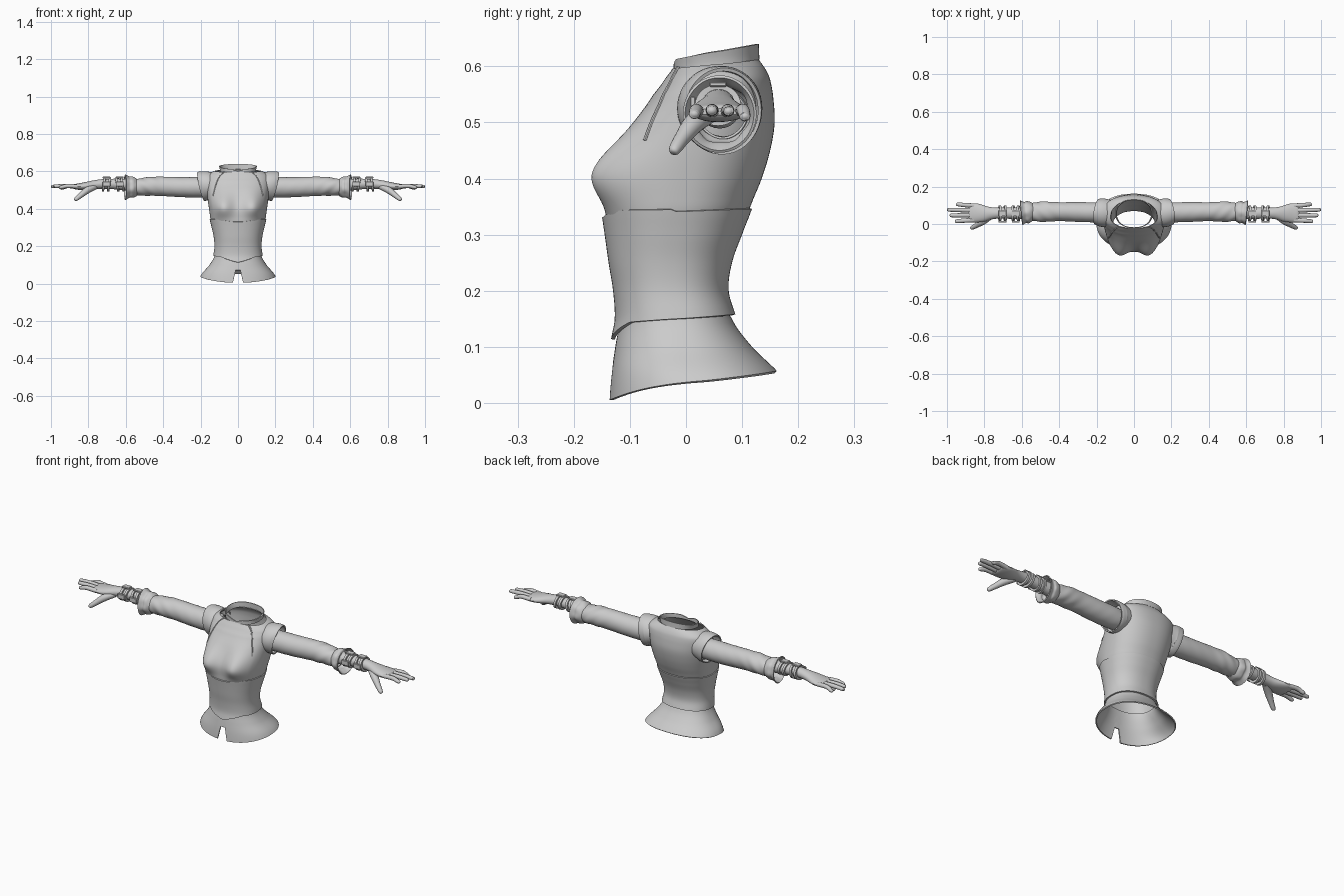
import bpy, bmesh
from math import sin, cos, pi, exp, floor
from mathutils import Vector

if "Cube" in bpy.data.objects:
    bpy.data.objects.remove(bpy.data.objects["Cube"])

grey = bpy.data.materials.new("plain_grey")
grey.use_nodes = True
grey.diffuse_color = (0.6, 0.6, 0.6, 1)
grey.node_tree.nodes["Principled BSDF"].inputs["Base Color"].default_value = (0.6, 0.6, 0.6, 1)


def spline(rows, t):
    """Smooth interpolation through rows, t counted in rows."""
    last = len(rows) - 1
    i = min(int(floor(t)), last - 1)
    f = t - i
    a, b, c, d = (rows[max(0, min(last, i + k))] for k in (-1, 0, 1, 2))
    return [q + 0.5 * f * (r - p + f * (2*p - 5*q + 4*r - s + f * (3*(q - r) + s - p)))
            for p, q, r, s in zip(a, b, c, d)]


def at_height(rows, z):
    """Profile values at height z (rows sorted upward, z first)."""
    z = max(rows[0][0], min(rows[-1][0], z))
    for i in range(len(rows) - 1):
        if z <= rows[i + 1][0]:
            break
    return spline(rows, i + (z - rows[i][0]) / (rows[i + 1][0] - rows[i][0]))[1:]


def finish(name, bm, thick=0, mirror=False, angle=35):
    me = bpy.data.meshes.new(name)
    bm.to_mesh(me)
    bm.free()
    ob = bpy.data.objects.new(name, me)
    bpy.context.collection.objects.link(ob)
    if thick:
        m = ob.modifiers.new("thickness", "SOLIDIFY")
        m.thickness, m.offset = thick, -1
    if mirror:
        m = ob.modifiers.new("mirror", "MIRROR")
        m.use_mirror_merge = False
    deps = bpy.context.evaluated_depsgraph_get()
    ob.data = bpy.data.meshes.new_from_object(ob.evaluated_get(deps))
    ob.modifiers.clear()
    ob.data.name = name
    ob.data.materials.clear()
    ob.data.materials.append(grey)
    bpy.ops.object.select_all(action="DESELECT")
    ob.select_set(True)
    bpy.context.view_layer.objects.active = ob
    bpy.ops.object.shade_smooth_by_angle(angle=angle * pi / 180)
    return ob


def skin(rings, closed=False):
    bm = bmesh.new()
    vs = [[bm.verts.new(p) for p in r] for r in rings]
    n = len(vs[0])
    for lo, hi in zip(vs, vs[1:]):
        for i in range(n):
            j = (i + 1) % n
            bm.faces.new((lo[i], lo[j], hi[j], hi[i]))
    if closed:
        bm.faces.new(vs[0][::-1])
        bm.faces.new(vs[-1])
    return bm


def body_point(profile, a, z, bust=0):
    hw, yf, yb = at_height(profile, z)
    c, s = cos(a), sin(a)
    x = hw * abs(c) ** 0.88 * (1 if c > 0 else -1)
    y = (yf + yb) / 2 + (yb - yf) / 2 * abs(s) ** 0.88 * (1 if s > 0 else -1)
    if bust and s < 0:
        dz = (z - 0.41) / (0.042 if z < 0.41 else 0.05)
        y -= bust * min(1, -2 * s) * sum(
            exp(-(((x - k) / 0.043) ** 2 + dz * dz) / 2) for k in (-0.085, 0.085))
    return Vector((x, y, z))


def shell(name, profile, low, high, thick, steps=20, bust=0, seg=128):
    """Body shell between two edge curves given by angle."""
    rings = []
    for k in range(steps + 1):
        ring = []
        for i in range(seg):
            a = 2 * pi * i / seg
            lo, hi = low(cos(a), sin(a)), high(cos(a), sin(a))
            ring.append(body_point(profile, a, lo + (hi - lo) * k / steps, bust))
        rings.append(ring)
    return finish(name, skin(rings), thick)


def tube(name, rows, thick=0, closed=True, seg=24, sub=5, lean=0, wrinkle=None):
    """Elliptic tube along rows of (x, y, z, ry, rz), mirrored to both sides."""
    n = (len(rows) - 1) * sub
    path = [spline(rows, k / sub) for k in range(n + 1)]
    rings = []
    for k, (x, y, z, ry, rz) in enumerate(path):
        d = (Vector(path[min(k + 1, n)][:3]) - Vector(path[max(k - 1, 0)][:3])).normalized()
        u = Vector((0, 1, 0))
        u = (u - d * u.dot(d)).normalized()
        v = d.cross(u)
        ring = []
        for i in range(seg):
            a = 2 * pi * i / seg
            w = wrinkle(x, a) if wrinkle else 1
            p = Vector((x, y, z)) + u * (ry * w * cos(a)) + v * (rz * w * sin(a))
            p.x += lean * sin(a)
            ring.append(p)
        rings.append(ring)
    return finish(name, skin(rings, closed), thick, True)


# Body profiles: height, half width, front, back
skirt = [(0, .215, -.137, .195), (.05, .195, -.133, .168), (.1, .153, -.126, .118),
         (.15, .125, -.118, .082), (.18, .122, -.118, .074)]
waist = [(.11, .137, -.134, .097), (.15, .132, -.127, .090), (.2, .126, -.130, .076),
         (.25, .130, -.138, .082), (.3, .141, -.145, .100), (.36, .154, -.153, .121)]
chest = [(.32, .142, -.140, .103), (.35, .148, -.138, .115), (.4, .155, -.130, .135),
         (.45, .162, -.113, .150), (.5, .168, -.090, .158), (.55, .172, -.058, .155),
         (.58, .165, -.036, .149), (.6, .135, -.022, .139), (.612, .100, -.018, .130)]
neck = [(.59, .096, -.022, .134), (.61, .097, -.022, .131), (.645, .106, -.022, .130)]


def skirt_hem(c, s):
    if s < 0 and abs(c) < 0.06:   # front slit
        return 0.072
    return 0.039 + 0.018 * s - 0.016 * max(0, -s) ** 3


shell("peplum", skirt, skirt_hem, lambda c, s: 0.165, 0.006)
shell("corset", waist,
      lambda c, s: 0.15 + 0.008 * s - (0.028 * max(0, 1 - abs(c) / 0.7) if s < 0 else 0),
      lambda c, s: 0.341 + 0.005 * s - 0.006 * cos(4 * c) * (s < 0), 0.007)
shell("bodice", chest, lambda c, s: 0.325, lambda c, s: 0.604 + 0.008 * s, 0.004,
      steps=40, bust=0.053)
shell("collar", neck, lambda c, s: 0.602 + 0.01 * s,
      lambda c, s: 0.626 + 0.014 * s - (0.010 * max(0, 1 - abs(c) / 0.35) if s < 0 else 0),
      0.005, steps=6)

# Raised seams from the collar to the sides of the bust
seam = []
for k in range(9):
    t = k / 8
    p = body_point(chest, -pi / 2 + 0.5 + 0.42 * t, 0.598 - 0.13 * t, 0.053)
    seam.append((*p, 0.0035, 0.0035))
tube("bodice_seam", seam, seg=8, sub=3)

# Shoulder caps and sleeves
tube("shoulder_cap", [(.125, .060, .527, .070, .066), (.16, .060, .526, .076, .075),
                      (.185, .064, .522, .073, .079), (.198, .066, .520, .069, .078)],
     0.006, False, 48, lean=0.006)


def folds(x, a):
    k = exp(-((x - 0.5) / 0.07) ** 2) * 0.045 + 0.008
    return 1 + k * sin(3 * a + 55 * x) * cos(38 * x + a)


tube("sleeve", [(.13, .060, .515, .048, .050), (.2, .062, .515, .053, .054),
                (.3, .064, .516, .053, .053), (.4, .066, .520, .050, .052),
                (.47, .066, .520, .053, .051), (.53, .065, .516, .050, .046),
                (.555, .064, .515, .045, .044)], 0.004, False, 48, 8, wrinkle=folds)
tube("cuff", [(.54, .064, .515, .046, .045), (.555, .064, .515, .055, .054),
              (.57, .063, .515, .059, .057), (.582, .062, .515, .056, .057),
              (.602, .060, .515, .066, .069)], 0.005, False, 48, 4,
     wrinkle=lambda x, a: 1 + 0.03 * sin(7 * a) * cos(60 * x))

# Forearm, palm and fingers
tube("forearm_and_palm", [(.53, .060, .523, .036, .034), (.64, .058, .532, .031, .029),
                          (.72, .058, .533, .029, .026), (.765, .057, .529, .033, .024),
                          (.805, .056, .523, .044, .022), (.845, .059, .519, .051, .018),
                          (.875, .060, .519, .049, .013), (.884, .060, .519, .044, .006)])
for name, y0, y1, z1, tip in (("index", .021, .015, .515, .958), ("middle", .047, .046, .521, .986),
                              ("ring", .073, .076, .520, 1.0), ("little", .098, .105, .511, .952)):
    mid = (0.865 + tip) / 2
    tube(name + "_finger", [(.855, y0, .519, .012, .011), (mid, (y0 + y1) / 2, .522, .0115, .011),
                            (tip - .012, y1, z1, .010, .009), (tip - .003, y1, z1, .007, .006),
                            (tip, y1, z1, .002, .002)], seg=14)
tube("thumb", [(.765, .045, .518, .018, .016), (.805, .016, .500, .019, .018),
               (.84, -.006, .473, .014, .014), (.862, -.018, .455, .0115, .0115),
               (.871, -.022, .448, .008, .008), (.873, -.023, .446, .002, .002)], seg=16)

# Wrist straps with buckles
for label, x, lean in (("inner", .632, .006), ("outer", .703, -.005)):
    for side, dx in (("first", -.014), ("second", .014)):
        tube(label + "_" + side + "_strap",
             [(x + dx - .006, .057, .531, .041, .037), (x + dx + .006, .057, .531, .041, .037)],
             0.012, False, 28, 2, lean=lean)
    bm = bmesh.new()
    for cy, cz, sy, sz in ((.012, .533, .010, .026), (.057, .568, .030, .009)):
        made = bmesh.ops.create_cube(bm, size=1)["verts"]
        bmesh.ops.scale(bm, vec=(.042, sy, sz), verts=made)
        bmesh.ops.translate(bm, vec=(x, cy, cz), verts=made)
    bmesh.ops.bevel(bm, geom=bm.edges[:], offset=0.002, segments=1, affect="EDGES")
    finish(label + "_buckles", bm, mirror=True)
